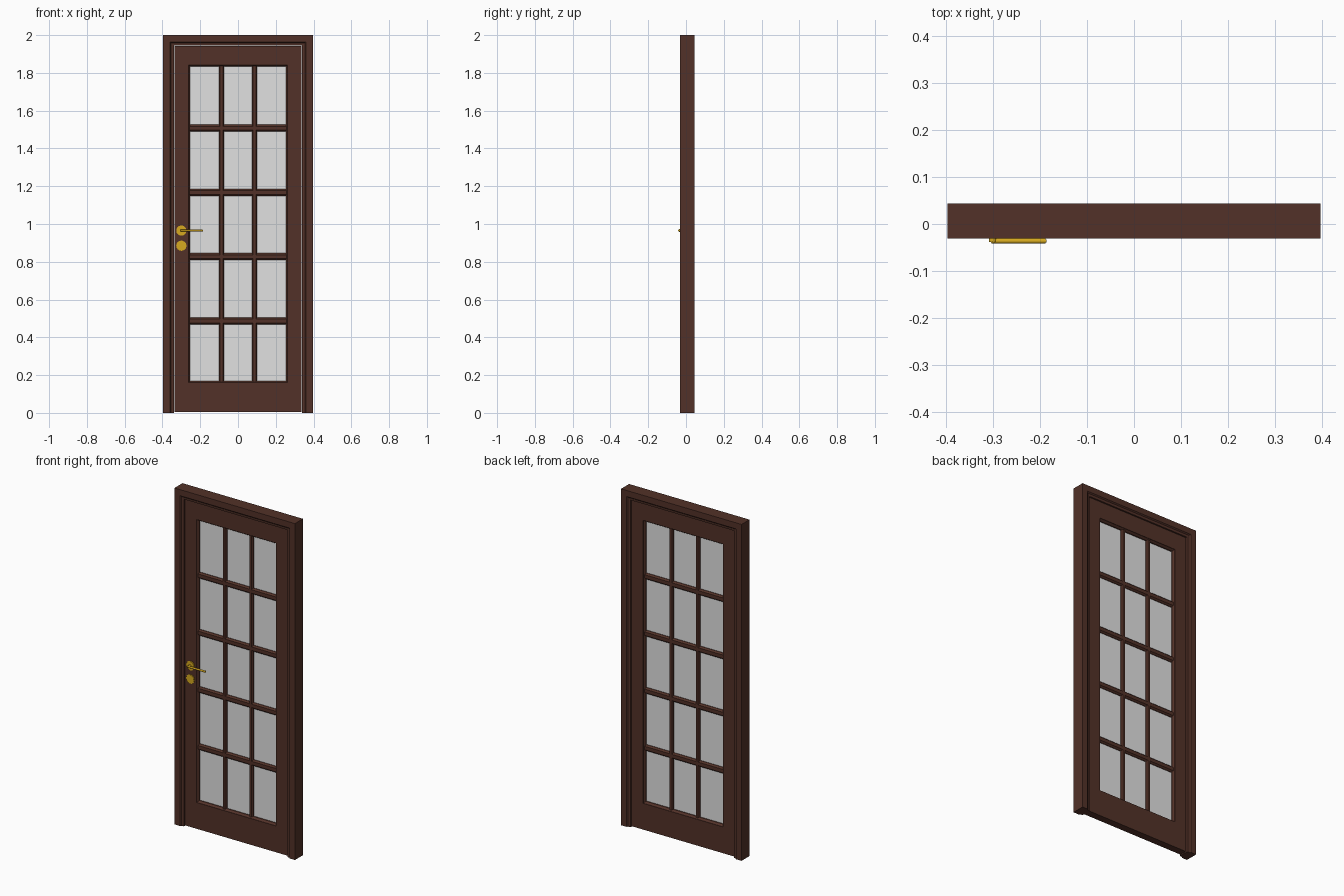
import bpy, bmesh
from math import pi
from mathutils import Matrix, Vector

cube = bpy.data.objects.get("Cube")
if cube:
    bpy.data.objects.remove(cube)


def material(name, colour, metal=0.0):
    m = bpy.data.materials.new(name)
    m.use_nodes = True
    m.diffuse_color = (*colour, 1)
    m.node_tree.nodes["Principled BSDF"].inputs["Base Color"].default_value = (*colour, 1)
    return m


WOOD = material("dark brown wood", (0.085, 0.031, 0.021))
GLASS = material("pale grey glass", (0.75, 0.75, 0.75))
BRASS = material("golden brass", (0.68, 0.4, 0.014))


def finish(name, bm, mat, smooth=False):
    bmesh.ops.recalc_face_normals(bm, faces=bm.faces[:])
    mesh = bpy.data.meshes.new(name)
    bm.to_mesh(mesh)
    bm.free()
    mesh.materials.append(mat)
    ob = bpy.data.objects.new(name, mesh)
    bpy.context.collection.objects.link(ob)
    if smooth:
        bpy.context.view_layer.objects.active = ob
        ob.select_set(True)
        bpy.ops.object.shade_smooth_by_angle()
        ob.select_set(False)
    return ob


def box(name, x0, x1, y0, y1, z0, z1, mat=WOOD):
    bm = bmesh.new()
    size = Matrix.Diagonal((x1 - x0, y1 - y0, z1 - z0, 1))
    middle = Matrix.Translation(((x0 + x1) / 2, (y0 + y1) / 2, (z0 + z1) / 2))
    bmesh.ops.create_cube(bm, size=1, matrix=middle @ size)
    return finish(name, bm, mat)


def bridge(bm, rings, closed):
    n = len(rings[0])
    for i in range(len(rings) if closed else len(rings) - 1):
        a, b = rings[i], rings[(i + 1) % len(rings)]
        for j in range(n):
            k = (j + 1) % n
            bm.faces.new((a[j], a[k], b[k], b[j]))
    if not closed:
        bm.faces.new(rings[0])
        bm.faces.new(rings[-1])


def mitred(name, x0, x1, z0, z1, profile, closed):
    """Sweep (inset, y) points round a rectangle, or round three sides if open."""
    bm = bmesh.new()
    corners = [(x0, z0, 1), (x0, z1, 1), (x1, z1, -1), (x1, z0, -1)]
    rings = []
    for x, z, sx in corners:
        sz = -1 if z == z1 else (1 if closed else 0)
        rings.append([bm.verts.new((x + sx * d, y, z + sz * d)) for d, y in profile])
    bridge(bm, rings, closed)
    return finish(name, bm, WOOD)


def bar(name, start, end, half, across):
    """Glazing bar with a chamfered section, mirrored front to back."""
    bm = bmesh.new()
    section = [(-half, -.005), (-half * .55, -.014), (half * .55, -.014), (half, -.005)]
    section += [(a, -b) for a, b in reversed(section)]
    rings = [[bm.verts.new(Vector(p) + Vector(across) * a + Vector((0, MID + b, 0)))
              for a, b in section] for p in (start, end)]
    bridge(bm, rings, False)
    return finish(name, bm, WOOD)


def cylinder(name, centre, radius, depth, axis, bevel=0.0, sides=24):
    bm = bmesh.new()
    turn = Matrix.Rotation(pi / 2, 4, "X" if axis == "y" else "Y")
    bmesh.ops.create_cone(bm, cap_ends=True, segments=sides, radius1=radius, radius2=radius,
                          depth=depth, matrix=Matrix.Translation(centre) @ turn)
    if bevel:
        rims = [e for e in bm.edges if any(len(f.verts) > 4 for f in e.link_faces)]
        bmesh.ops.bevel(bm, geom=rims, offset=bevel, segments=2, affect="EDGES")
    return finish(name, bm, BRASS, True)


# Door casing with stepped edge, open at the floor
FRONT, BACK, MID = -.031, .044, .0065
step = [(0, FRONT), (.036, FRONT), (.042, FRONT + .007), (.056, FRONT + .009)]
mirrored = [(d, 2 * MID - y) for d, y in reversed(step)]
mitred("door_casing", -.396, .396, 0, 2, step + mirrored, False)

# Door leaf: stiles and rails
LEAF = (MID - .022, MID + .022)
EDGE, OPEN_X, OPEN_LOW, OPEN_HIGH = .337, .262, .16, 1.842
for side, s in (("left", 1), ("right", -1)):
    xs = sorted((s * EDGE, s * OPEN_X))
    box(side + "_stile", *xs, *LEAF, .004, 1.942)
box("bottom_rail", -OPEN_X, OPEN_X, *LEAF, .004, OPEN_LOW)
box("top_rail", -OPEN_X, OPEN_X, *LEAF, OPEN_HIGH, 1.942)

# Moulding round the glazed opening
bead = [(0, LEAF[0] + .002), (.009, MID - .008), (.009, MID + .008), (0, LEAF[1] - .002)]
mitred("glazing_bead", -OPEN_X, OPEN_X, OPEN_LOW, OPEN_HIGH, bead, True)

# Glazing bars: three columns by five rows
for i, x in enumerate((-.087, .087)):
    bar(f"upright_bar_{i + 1}", (x, 0, OPEN_LOW), (x, 0, OPEN_HIGH), .014, (1, 0, 0))
for i in range(4):
    z = .487 + i * .34
    bar(f"cross_bar_{i + 1}", (-OPEN_X, 0, z), (OPEN_X, 0, z), .0185, (0, 0, 1))

# Glass sheet
box("glass_sheet", -OPEN_X, OPEN_X, MID - .002, MID + .002, OPEN_LOW, OPEN_HIGH, GLASS)

# Lever handle and lock cover
HX, HZ = -.3, .965
cylinder("handle_rose", (HX, LEAF[0] - .003, HZ), .027, .008, "y", .002)
cylinder("lock_cover", (HX, LEAF[0] - .003, HZ - .08), .027, .008, "y", .002)
cylinder("handle_spindle", (HX, -.026, HZ), .008, .024, "y")
cylinder("handle_lever", (-.245, -.036, HZ), .0055, .118, "x", .002, 16)
